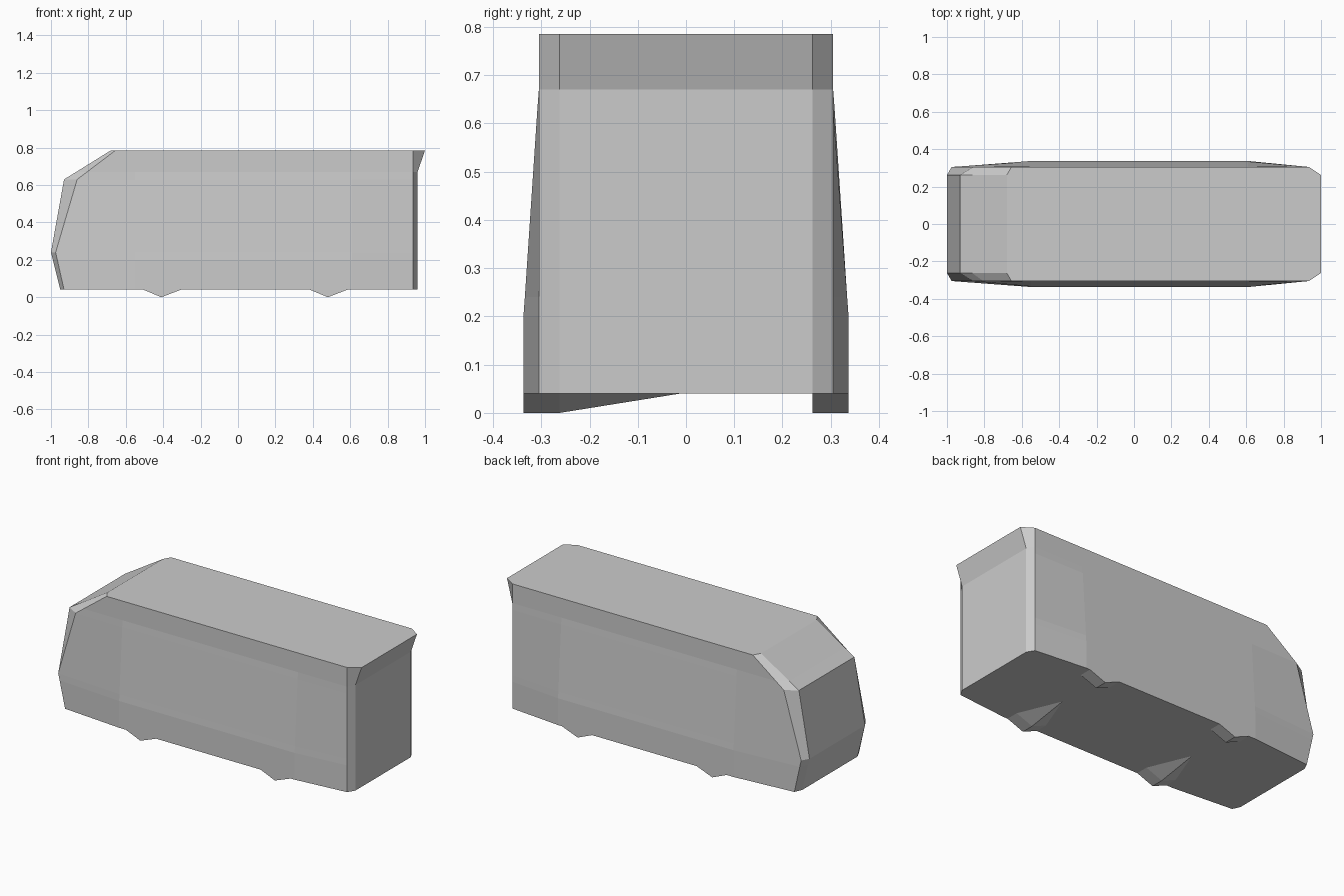
import bpy
import bmesh

cube = bpy.data.objects.get("Cube")
if cube:
    bpy.data.objects.remove(cube, do_unlink=True)

grey = bpy.data.materials.new("light_grey")
grey.use_nodes = True
colour = (0.6, 0.6, 0.6, 1)
grey.diffuse_color = colour
grey.node_tree.nodes["Principled BSDF"].inputs["Base Color"].default_value = colour


def finish(name, bm):
    bmesh.ops.recalc_face_normals(bm, faces=bm.faces[:])
    mesh = bpy.data.meshes.new(name)
    bm.to_mesh(mesh)
    bm.free()
    mesh.materials.append(grey)
    obj = bpy.data.objects.new(name, mesh)
    bpy.context.collection.objects.link(obj)
    return obj


# Van body: stacked outlines (height, nose x, nose corner x, bulge half width, tail x)
END, SIDE = 0.262, 0.305
levels = [
    (0.04, -0.95, -0.93, 0.337, 0.96),
    (0.20, -0.99, -0.966, 0.337, 0.96),
    (0.24, -1.0, -0.975, 0.334, 0.96),
    (0.63, -0.93, -0.86, 0.308, 0.96),
    (0.67, -0.865, -0.807, 0.305, 0.96),
    (0.785, -0.68, -0.655, 0.305, 1.0),
]
bm = bmesh.new()
rings = []
for z, nose, corner, bulge, tail in levels:
    half = [(nose, END), (corner, SIDE), (-0.55, bulge),
            (0.61, bulge), (0.935, SIDE), (tail, END)]
    outline = half + [(x, -y) for x, y in reversed(half)]
    rings.append([bm.verts.new((x, y, z)) for x, y in outline])
for low, high in zip(rings, rings[1:]):
    n = len(low)
    for i in range(n):
        j = (i + 1) % n
        bm.faces.new((low[i], low[j], high[j], high[i]))
bm.faces.new(rings[0])
bm.faces.new(rings[-1])
finish("van_body", bm)


# Wheels: shallow wedges under the body, with a sloped underside on one side
def wheel(name, x, side):
    bm = bmesh.new()
    profile = [(x - 0.1, 0.042), (x, 0.0), (x + 0.11, 0.042)]
    outer = [bm.verts.new((px, side * 0.337, pz)) for px, pz in profile]
    inner = [bm.verts.new((px, side * END, pz)) for px, pz in profile]
    bm.faces.new(outer)
    for i in range(3):
        j = (i + 1) % 3
        bm.faces.new((outer[i], outer[j], inner[j], inner[i]))
    if side < 0:
        tip = bm.verts.new((x, 0, 0.042))
        for i in range(3):
            bm.faces.new((inner[i], inner[(i + 1) % 3], tip))
    else:
        bm.faces.new(inner)
    finish(name, bm)


for end, x in (("nose", -0.41), ("tail", 0.48)):
    for label, side in (("near", -1), ("far", 1)):
        wheel(f"{end}_wheel_{label}", x, side)
